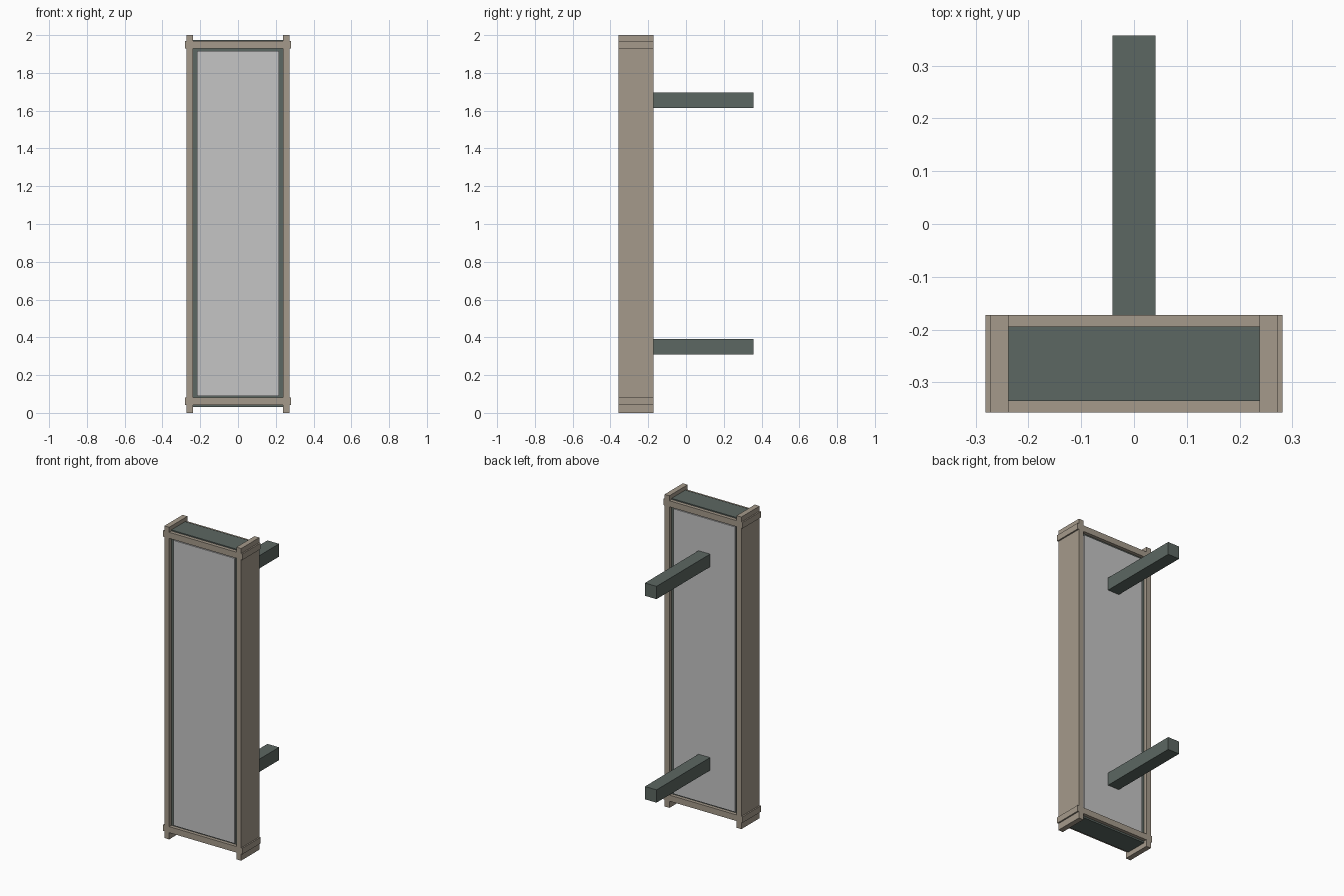
import bpy

if "Cube" in bpy.data.objects:
    bpy.data.objects.remove(bpy.data.objects["Cube"])


def material(name, rgb):
    m = bpy.data.materials.new(name)
    m.diffuse_color = (*rgb, 1.0)
    m.use_nodes = True
    m.node_tree.nodes["Principled BSDF"].inputs["Base Color"].default_value = m.diffuse_color
    return m


TAN = material("tan_frame", (0.376, 0.323, 0.258))
DARK = material("dark_green_grey_metal", (0.107, 0.136, 0.122))
PANEL = material("light_grey_panel", (0.56, 0.56, 0.56))


def box(name, x, y, z, mat):
    """Box from (min, max) ranges on each axis."""
    verts = [(a, b, c) for a in x for b in y for c in z]
    faces = [(0, 1, 3, 2), (4, 6, 7, 5), (0, 4, 5, 1),
             (2, 3, 7, 6), (0, 2, 6, 4), (1, 5, 7, 3)]
    mesh = bpy.data.meshes.new(name)
    mesh.from_pydata(verts, [], faces)
    mesh.materials.append(mat)
    ob = bpy.data.objects.new(name, mesh)
    bpy.context.collection.objects.link(ob)
    return ob


FRONT, BACK = -0.357, -0.172     # depth range of the sign box
RAIL = 0.022                     # rail thickness
RAIL_Z = {"lower": (0.043, 0.082), "upper": (1.929, 1.968)}

# Dark inner box
box("sign_core", (-0.238, 0.238), (FRONT + RAIL, BACK - RAIL), (0.032, 1.975), DARK)

# Display panels, slightly proud of the core on both faces
for side, y in (("front", (FRONT + 0.013, FRONT + RAIL)),
                ("back", (BACK - RAIL, BACK - 0.013))):
    box(side + "_panel", (-0.217, 0.217), y, (0.09, 1.917), PANEL)

# Side posts
for side, x in (("left", (-0.272, -0.238)), ("right", (0.238, 0.272))):
    box(side + "_post", x, (FRONT, BACK), (0.0, 2.0), TAN)

for level, z in RAIL_Z.items():
    # Cross rails on the front and back
    box(level + "_front_rail", (-0.238, 0.238), (FRONT, FRONT + RAIL), z, TAN)
    box(level + "_back_rail", (-0.238, 0.238), (BACK - RAIL, BACK), z, TAN)
    # Raised bands on the outside of the posts
    box(level + "_left_band", (-0.281, -0.272), (FRONT, BACK), z, TAN)
    box(level + "_right_band", (0.272, 0.281), (FRONT, BACK), z, TAN)

# Mounting arms reaching backwards
for level, z in (("lower", (0.31, 0.392)), ("upper", (1.614, 1.696))):
    box(level + "_mounting_arm", (-0.041, 0.041), (BACK - RAIL, 0.357), z, DARK)
